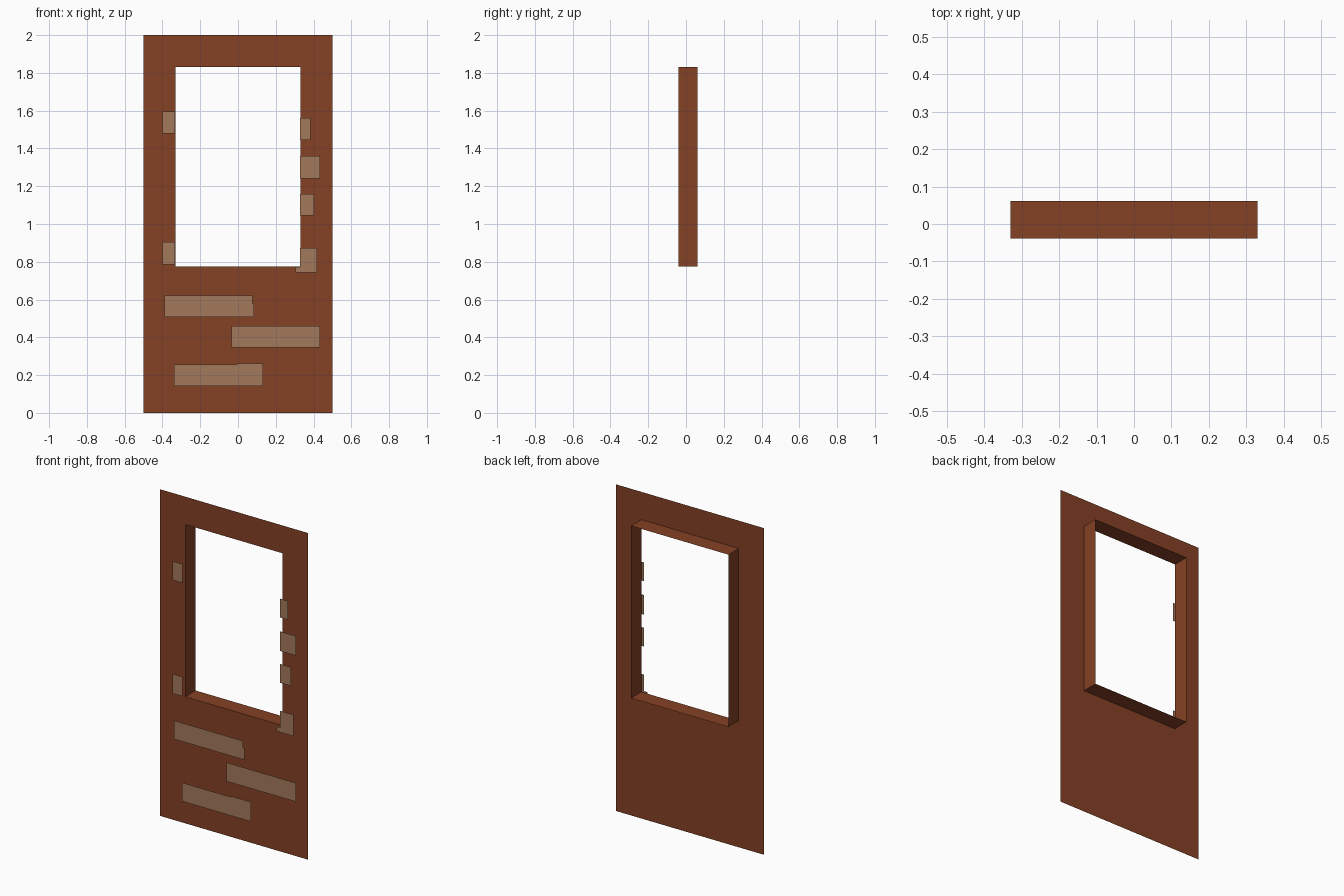
import bpy

if "Cube" in bpy.data.objects:
    bpy.data.objects.remove(bpy.data.objects["Cube"])


def material(name, rgb):
    m = bpy.data.materials.new(name)
    m.diffuse_color = (*rgb, 1)
    m.use_nodes = True
    m.node_tree.nodes["Principled BSDF"].inputs["Base Color"].default_value = m.diffuse_color
    return m


wood = material("brown wood", (0.235, 0.053, 0.018))
tan = material("worn tan", (0.37, 0.195, 0.105))

PANEL_Y, BACK_Y, PATCH_Y = -0.039, 0.061, -0.061


def add_mesh(name, verts, faces, mat):
    me = bpy.data.meshes.new(name)
    me.from_pydata(verts, [], faces)
    me.materials.append(mat)
    ob = bpy.data.objects.new(name, me)
    bpy.context.collection.objects.link(ob)
    return ob


def rect(x0, x1, z0, z1):
    return [(x0, z0), (x1, z0), (x1, z1), (x0, z1)]


def at(y, pts):
    return [(x, y, z) for x, z in pts]


outer = rect(-0.5, 0.5, 0, 2)
hole = rect(-0.33, 0.33, 0.775, 1.83)

# Thin door panel with a window opening
add_mesh("door_panel", at(PANEL_Y, outer) + at(PANEL_Y, hole),
         [(i, (i + 1) % 4, 4 + (i + 1) % 4, 4 + i) for i in range(4)], wood)

# Open window surround reaching backwards from the opening
add_mesh("window_surround", at(PANEL_Y, hole) + at(BACK_Y, hole),
         [(i, 4 + i, 4 + (i + 1) % 4, (i + 1) % 4) for i in range(4)], wood)

# Flat worn patches floating just in front of the panel
patches = [
    rect(-0.40, -0.333, 1.48, 1.595),
    rect(-0.40, -0.333, 0.785, 0.905),
    rect(0.328, 0.383, 1.445, 1.56),
    rect(0.328, 0.435, 1.24, 1.36),
    rect(0.328, 0.402, 1.045, 1.16),
    [(0.305, 0.742), (0.418, 0.742), (0.418, 0.873), (0.328, 0.873),
     (0.328, 0.772), (0.305, 0.772)],
    [(-0.39, 0.508), (0.086, 0.508), (0.086, 0.58), (0.078, 0.58),
     (0.078, 0.622), (-0.39, 0.622)],
    rect(-0.035, 0.435, 0.345, 0.46),
    [(-0.338, 0.142), (0.132, 0.142), (0.132, 0.262), (-0.005, 0.262),
     (-0.005, 0.256), (-0.338, 0.256)],
]
for n, p in enumerate(patches):
    add_mesh(f"worn_patch_{n + 1}", at(PATCH_Y, p), [tuple(range(len(p)))], tan)
